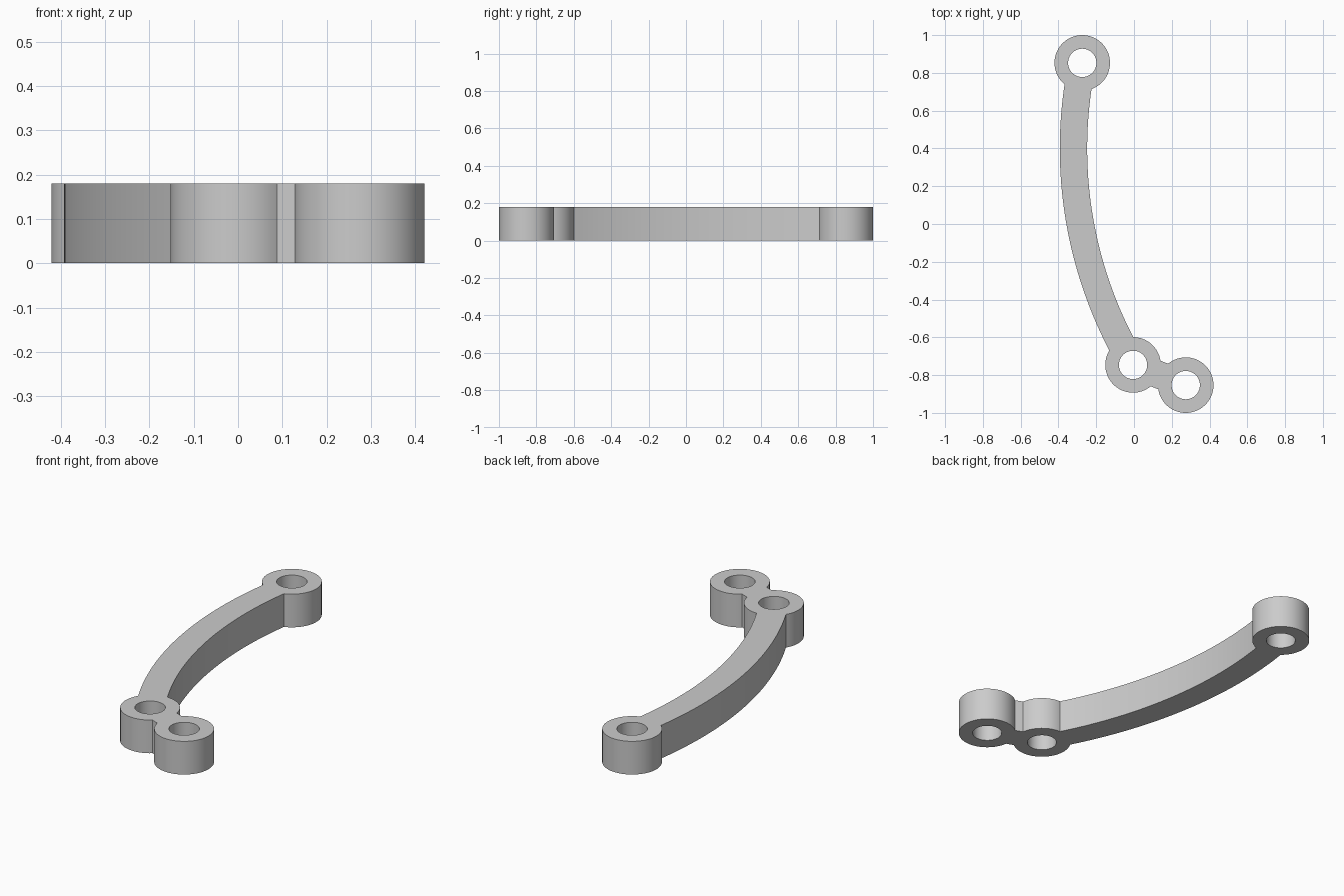
import bpy, bmesh, math
from mathutils import Vector
from mathutils.geometry import intersect_sphere_sphere_2d

if "Cube" in bpy.data.objects:
    bpy.data.objects.remove(bpy.data.objects["Cube"], do_unlink=True)

HEIGHT = 0.18
RING, HOLE = 0.147, 0.075      # eyelet outer and bore radius
HALF = 0.0725                  # half width of arm and bridge
BEND = 2.24                    # radius of the arm's centre line

top_eye = Vector((-0.274, 0.853))
mid_eye = Vector((-0.005, -0.746))
end_eye = Vector((0.274, -0.853))


def arc(centre, start, stop, steps, turn=1):
    """Points from start to stop around centre; turn 1 is anticlockwise."""
    a, b = start - centre, stop - centre
    a0 = math.atan2(a.y, a.x)
    sweep = (turn * (math.atan2(b.y, b.x) - a0)) % math.tau * turn
    return [centre + a.length * Vector((math.cos(a0 + sweep * i / steps),
                                        math.sin(a0 + sweep * i / steps)))
            for i in range(steps + 1)]


def circle(centre, radius, steps=64):
    start = centre + Vector((radius, 0))
    return [centre + radius * Vector((math.cos(math.tau * i / steps),
                                      math.sin(math.tau * i / steps)))
            for i in range(steps)]


# Centre of the arm's bend, so its centre line passes through both eyelets
chord = mid_eye - top_eye
side = Vector((-chord.y, chord.x)).normalized()
bend = (top_eye + mid_eye) / 2 + side * math.sqrt(BEND ** 2 - chord.length_squared / 4)


def arm_joint(eye, radius, pick):
    hits = intersect_sphere_sphere_2d(eye, RING, bend, radius)
    return pick(hits, key=lambda p: p.y)


outer_top, inner_top = (arm_joint(top_eye, BEND + s * HALF, min) for s in (1, -1))
outer_low, inner_low = (arm_joint(mid_eye, BEND + s * HALF, max) for s in (1, -1))

# Corners of the short bridge between the two lower eyelets
along = (end_eye - mid_eye).normalized()
across = Vector((-along.y, along.x)) * HALF
reach = along * math.sqrt(RING ** 2 - HALF ** 2)

# Outline, anticlockwise
outline = []
for piece in (
    arc(top_eye, inner_top, outer_top, 56),
    arc(bend, outer_top, outer_low, 48),
    arc(mid_eye, outer_low, mid_eye + reach - across, 28),
    arc(end_eye, end_eye - reach - across, end_eye - reach + across, 56),
    arc(mid_eye, mid_eye + reach + across, inner_low, 16),
    arc(bend, inner_low, inner_top, 48, -1),
):
    outline += [p for p in piece if not outline or (p - outline[-1]).length > 1e-5]
if (outline[0] - outline[-1]).length < 1e-5:
    outline.pop()

# Fill the outline around the three bores and raise it
bm = bmesh.new()
for loop in [outline] + [circle(c, HOLE) for c in (top_eye, mid_eye, end_eye)]:
    verts = [bm.verts.new((p.x, p.y, 0)) for p in loop]
    for i, v in enumerate(verts):
        bm.edges.new((verts[i - 1], v))
bmesh.ops.triangle_fill(bm, edges=bm.edges[:], use_beauty=True, normal=(0, 0, 1))
raised = bmesh.ops.extrude_face_region(bm, geom=bm.faces[:], use_keep_orig=True)
bmesh.ops.translate(bm, vec=(0, 0, HEIGHT),
                    verts=[g for g in raised["geom"] if isinstance(g, bmesh.types.BMVert)])
bmesh.ops.recalc_face_normals(bm, faces=bm.faces[:])
mesh = bpy.data.meshes.new("curved_link")
bm.to_mesh(mesh)
bm.free()

link = bpy.data.objects.new("curved_link", mesh)
bpy.context.collection.objects.link(link)

# Plain grey
grey = bpy.data.materials.new("light_grey")
grey.use_nodes = True
colour = (0.6, 0.6, 0.6, 1)
grey.diffuse_color = colour
grey.node_tree.nodes["Principled BSDF"].inputs["Base Color"].default_value = colour
mesh.materials.append(grey)

bpy.ops.object.select_all(action="DESELECT")
link.select_set(True)
bpy.context.view_layer.objects.active = link
bpy.ops.object.shade_smooth_by_angle(angle=math.radians(30))
